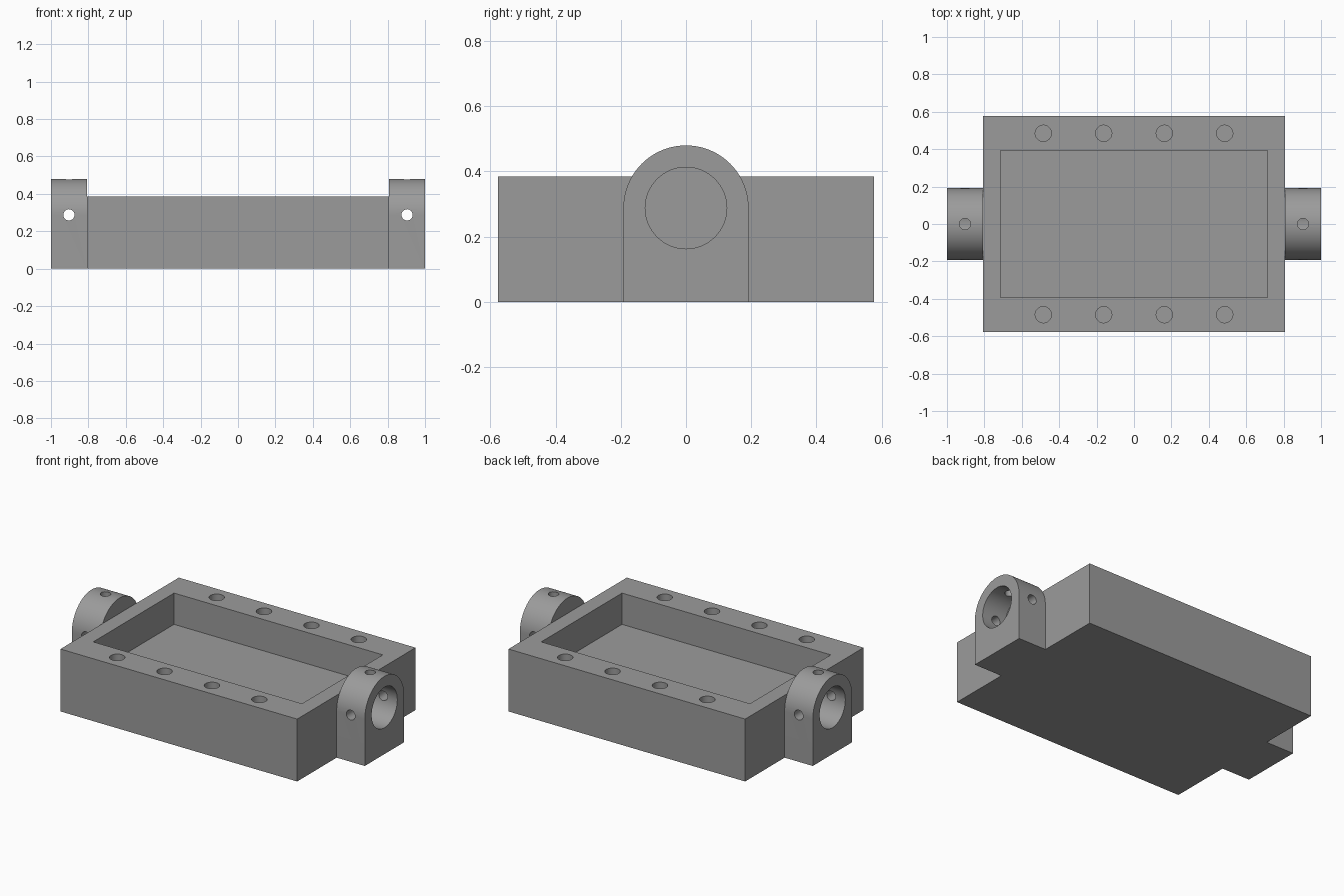
import bpy, bmesh, math
from mathutils import Matrix, Vector

if "Cube" in bpy.data.objects:
    bpy.data.objects.remove(bpy.data.objects["Cube"])

# Main dimensions
BODY_X, BODY_Y, BODY_Z = 0.808, 0.577, 0.385
POCKET_X, POCKET_Y, FLOOR_Z = 0.7125, 0.394, 0.192
LUG_R, LUG_Z, LUG_END = 0.192, 0.288, 1.0
BORE_R, BORE_START = 0.125, 0.837
PIN_R, PIN_X = 0.03, 0.904
BOLT_R, BOLT_Y, BOLT_DEPTH = 0.0435, 0.485, 0.19

grey = bpy.data.materials.new("machined grey")
grey.diffuse_color = (0.33, 0.33, 0.33, 1)
grey.use_nodes = True
grey.node_tree.nodes["Principled BSDF"].inputs["Base Color"].default_value = grey.diffuse_color


def make_object(name, bm):
    bmesh.ops.recalc_face_normals(bm, faces=bm.faces[:])
    mesh = bpy.data.meshes.new(name)
    bm.to_mesh(mesh)
    bm.free()
    mesh.materials.append(grey)
    obj = bpy.data.objects.new(name, mesh)
    bpy.context.collection.objects.link(obj)
    return obj


def box(name, lo, hi):
    bm = bmesh.new()
    bmesh.ops.create_cube(bm, size=1)
    for v in bm.verts:
        v.co = [hi[i] if v.co[i] > 0 else lo[i] for i in range(3)]
    return make_object(name, bm)


def rod(name, start, end, radius, segments=48):
    a, b = Vector(start), Vector(end)
    turn = (b - a).to_track_quat('Z', 'Y').to_matrix().to_4x4()
    bm = bmesh.new()
    bmesh.ops.create_cone(bm, cap_ends=True, segments=segments, radius1=radius,
                          radius2=radius, depth=(b - a).length,
                          matrix=Matrix.Translation((a + b) / 2) @ turn)
    return make_object(name, bm)


def lug(name, side):
    # Round-topped upright profile, extruded outwards from the body end
    pts = [(-LUG_R, 0), (LUG_R, 0)]
    for i in range(41):
        t = math.pi * i / 40
        pts.append((LUG_R * math.cos(t), LUG_Z + LUG_R * math.sin(t)))
    bm = bmesh.new()
    face = bm.faces.new([bm.verts.new((side * BODY_X, y, z)) for y, z in pts])
    out = bmesh.ops.extrude_face_region(bm, geom=[face], use_keep_orig=True)
    for v in out["geom"]:
        if isinstance(v, bmesh.types.BMVert):
            v.co.x = side * LUG_END
    return make_object(name, bm)


def combine(target, tool, operation):
    mod = target.modifiers.new("boolean", 'BOOLEAN')
    mod.operation = operation
    mod.solver = 'EXACT'
    mod.object = tool
    bpy.context.view_layer.objects.active = target
    bpy.ops.object.modifier_apply(modifier=mod.name)
    bpy.data.objects.remove(tool, do_unlink=True)


# Tray body with its rectangular pocket
body = box("tray_housing", (-BODY_X, -BODY_Y, 0), (BODY_X, BODY_Y, BODY_Z))
combine(body, box("pocket", (-POCKET_X, -POCKET_Y, FLOOR_Z),
                  (POCKET_X, POCKET_Y, 0.6)), 'DIFFERENCE')

# Blind bolt holes along both long rims
for y in (-BOLT_Y, BOLT_Y):
    for x in (-0.485, -0.162, 0.162, 0.485):
        combine(body, rod("bolt_hole", (x, y, BODY_Z - BOLT_DEPTH),
                          (x, y, 0.6), BOLT_R, 32), 'DIFFERENCE')

# End lugs: blind bore, cross pin hole and top set-screw hole
for side in (-1, 1):
    ear = lug("end_lug", side)
    px = side * PIN_X
    combine(ear, rod("bore", (side * BORE_START, 0, LUG_Z),
                     (side * 1.2, 0, LUG_Z), BORE_R, 64), 'DIFFERENCE')
    combine(ear, rod("pin_hole", (px, -0.4, LUG_Z), (px, 0.4, LUG_Z),
                     PIN_R, 24), 'DIFFERENCE')
    combine(ear, rod("screw_hole", (px, 0, LUG_Z), (px, 0, 0.7),
                     PIN_R, 24), 'DIFFERENCE')
    combine(body, ear, 'UNION')

# Smooth the round walls, keep the machined edges sharp
bpy.ops.object.select_all(action='DESELECT')
body.select_set(True)
bpy.context.view_layer.objects.active = body
bpy.ops.object.shade_smooth_by_angle(angle=math.radians(30))
